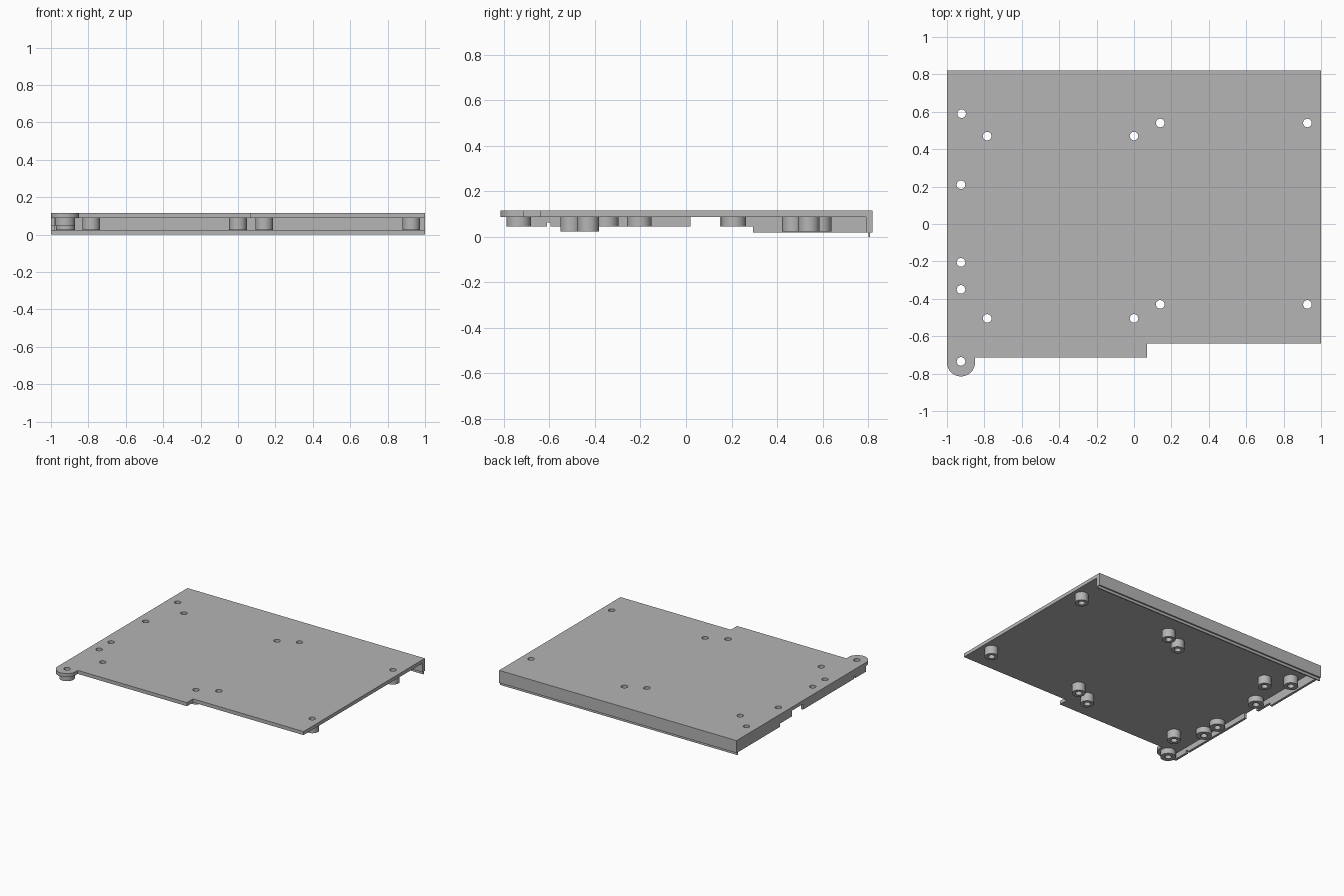
import bpy, bmesh, math
from mathutils import Matrix

if "Cube" in bpy.data.objects:
    bpy.data.objects.remove(bpy.data.objects["Cube"], do_unlink=True)

grey = bpy.data.materials.new("plain grey")
grey.use_nodes = True
grey.diffuse_color = (0.46, 0.46, 0.46, 1)
grey.node_tree.nodes["Principled BSDF"].inputs["Base Color"].default_value = (0.46, 0.46, 0.46, 1)

TOP, UNDER = 0.115, 0.088
HOLE = 0.023


def finish(name, bm, smooth=False):
    bmesh.ops.recalc_face_normals(bm, faces=bm.faces[:])
    mesh = bpy.data.meshes.new(name)
    bm.to_mesh(mesh)
    bm.free()
    mesh.materials.append(grey)
    obj = bpy.data.objects.new(name, mesh)
    bpy.context.scene.collection.objects.link(obj)
    if smooth:
        shade(obj)
    return obj


def shade(obj):
    bpy.ops.object.select_all(action='DESELECT')
    obj.select_set(True)
    bpy.context.view_layer.objects.active = obj
    bpy.ops.object.shade_smooth_by_angle(angle=math.radians(30))


def prism(name, outline, z0, z1):
    bm = bmesh.new()
    face = bm.faces.new([bm.verts.new((x, y, z0)) for x, y in outline])
    new = bmesh.ops.extrude_face_region(bm, geom=[face])["geom"]
    verts = [v for v in new if isinstance(v, bmesh.types.BMVert)]
    bmesh.ops.translate(bm, verts=verts, vec=(0, 0, z1 - z0))
    return finish(name, bm)


def box(name, x0, x1, y0, y1, z0, z1):
    return prism(name, [(x0, y0), (x1, y0), (x1, y1), (x0, y1)], z0, z1)


def boss(name, x, y, radius, bottom):
    # Hollow spacer: a rectangular section spun around the hole axis
    bm = bmesh.new()
    section = [(HOLE, bottom), (radius, bottom), (radius, UNDER), (HOLE, UNDER)]
    verts = [bm.verts.new((x + r, y, z)) for r, z in section]
    edges = [bm.edges.new((verts[i], verts[(i + 1) % 4])) for i in range(4)]
    bmesh.ops.spin(bm, geom=verts + edges, cent=(x, y, 0), axis=(0, 0, 1),
                   angle=math.tau, steps=32)
    bmesh.ops.remove_doubles(bm, verts=bm.verts[:], dist=0.0001)
    finish(name, bm, smooth=True)


# Spacer positions: inner grid, and the row along the right edge
inner = [(x, y) for x in (-0.785, 0.0) for y in (0.47, -0.505)]
inner += [(x, y) for x in (0.14, 0.927) for y in (0.54, -0.43)]
edge = [(-0.925, y) for y in (0.21, -0.205, -0.35, -0.735)]
corner = (-0.922, 0.59)

# Plate with a rounded ear at the front right corner
ear = [(-0.925 + 0.075 * math.cos(a), -0.74 + 0.075 * math.sin(a))
       for a in (math.pi + math.pi * i / 24 for i in range(25))]
outline = ear + [(-0.85, -0.715), (0.07, -0.715), (0.07, -0.64),
                 (1, -0.64), (1, 0.82), (-1, 0.82)]
plate = prism("top_plate", outline, UNDER, TOP)

# Screw holes through the plate
bm = bmesh.new()
for x, y in inner + edge + [corner]:
    bmesh.ops.create_cone(bm, cap_ends=True, segments=32, radius1=HOLE, radius2=HOLE,
                          depth=0.2, matrix=Matrix.Translation((x, y, 0.1)))
cutter = finish("hole_cutter", bm)
cutter.hide_render = True
cut = plate.modifiers.new("holes", 'BOOLEAN')
cut.operation = 'DIFFERENCE'
cut.solver = 'EXACT'
cut.object = cutter
bpy.context.view_layer.objects.active = plate
bpy.ops.object.modifier_apply(modifier=cut.name)
bpy.data.objects.remove(cutter, do_unlink=True)
shade(plate)

# Spacers under the plate
for i, (x, y) in enumerate(inner):
    boss(f"inner_spacer_{i + 1}", x, y, 0.047, 0.024)
for i, (x, y) in enumerate(edge):
    boss(f"edge_spacer_{i + 1}", x, y, 0.054, 0.045)
boss("corner_spacer", *corner, 0.05, 0.024)

# Back flange with its thin lower lip
box("back_flange", -1, 1, 0.79, 0.82, 0.02, UNDER)
box("back_lip", -1, 1, 0.801, 0.809, 0, 0.02)

# Stepped side wall with its gaps
walls = [(-0.74, -0.61, 0.045), (-0.61, -0.595, 0.062), (-0.595, 0.02, 0.045),
         (0.15, 0.295, 0.045), (0.295, 0.79, 0.02)]
for i, (y0, y1, bottom) in enumerate(walls):
    box(f"side_wall_{i + 1}", -1, -0.982, y0, y1, bottom, UNDER)
